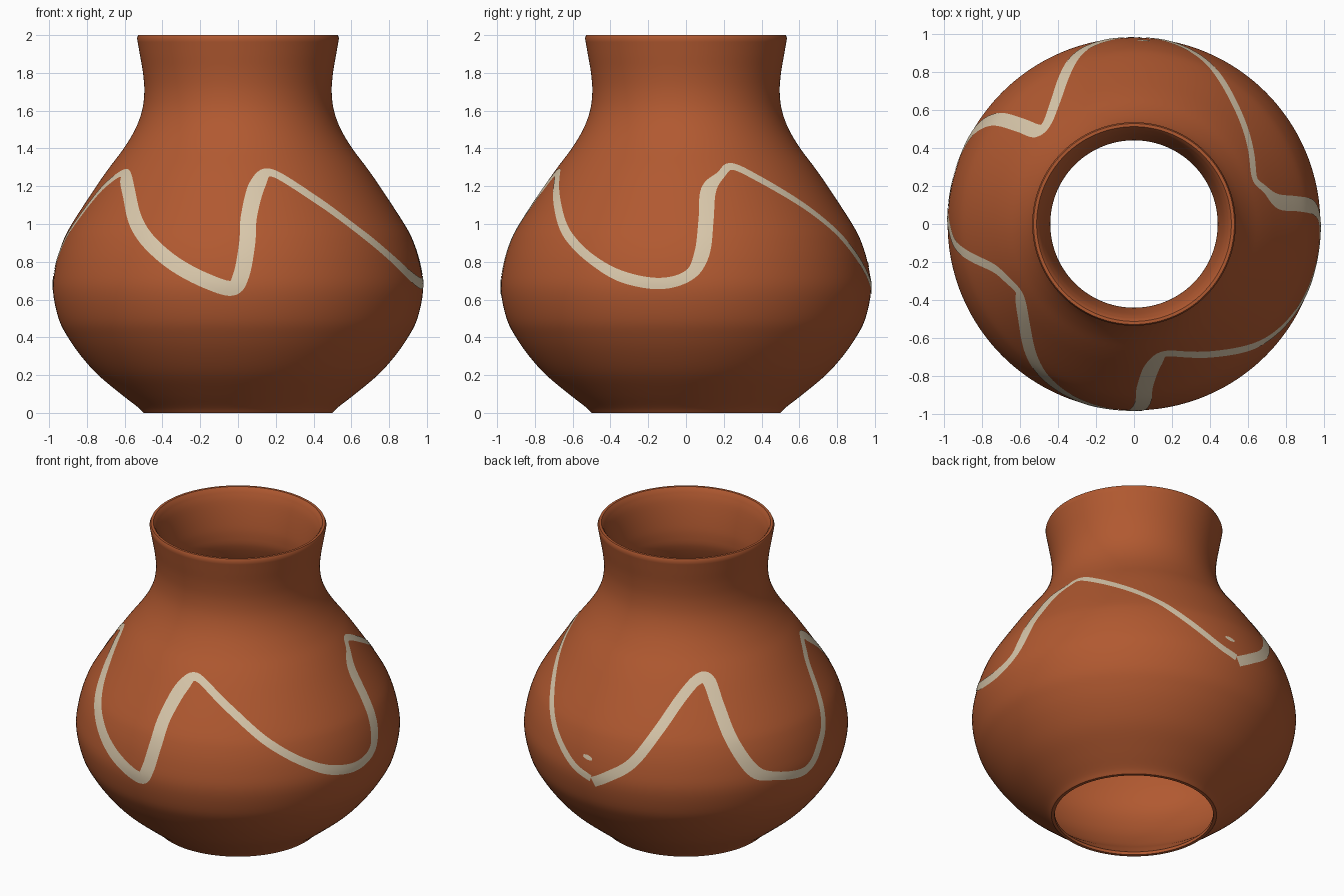
import bpy
import bmesh
from math import sin, cos, atan2, radians
from mathutils import Vector

cube = bpy.data.objects.get("Cube")
if cube:
    bpy.data.objects.remove(cube, do_unlink=True)


def make_material(name, rgb):
    mat = bpy.data.materials.new(name)
    mat.use_nodes = True
    color = (*rgb, 1)
    mat.diffuse_color = color
    shader = mat.node_tree.nodes["Principled BSDF"]
    shader.inputs["Base Color"].default_value = color
    shader.inputs["Roughness"].default_value = 0.8
    return mat


def smooth_path(points, steps):
    """Catmull-Rom curve through points of any dimension."""
    pts = [Vector(p) for p in points]
    pts = [pts[0] * 2 - pts[1]] + pts + [pts[-1] * 2 - pts[-2]]
    path = []
    for a, b, c, d in zip(pts, pts[1:], pts[2:], pts[3:]):
        for i in range(steps):
            t = i / steps
            path.append(b + (c - a) * (t / 2)
                        + (a * 2 - b * 5 + c * 4 - d) * (t * t / 2)
                        + (b * 3 - a - c * 3 + d) * (t * t * t / 2))
    path.append(pts[-2])
    return path


def add_object(name, bm, mat):
    mesh = bpy.data.meshes.new(name)
    bm.to_mesh(mesh)
    bm.free()
    mesh.materials.append(mat)
    obj = bpy.data.objects.new(name, mesh)
    bpy.context.collection.objects.link(obj)
    bpy.ops.object.select_all(action="DESELECT")
    obj.select_set(True)
    bpy.context.view_layer.objects.active = obj
    bpy.ops.object.shade_smooth_by_angle(angle=radians(40))
    return obj


terracotta = make_material("terracotta", (0.44, 0.10, 0.03))
cream = make_material("cream_paint", (0.70, 0.58, 0.41))

# Wall profiles as (radius, height), outside upward and inside downward
outer = smooth_path([
    (.50, 0), (.53, .03), (.62, .1), (.74, .2), (.83, .3), (.9, .4),
    (.95, .5), (.98, .65), (.965, .78), (.93, .9), (.88, 1), (.75, 1.2),
    (.68, 1.3), (.605, 1.4), (.545, 1.5), (.508, 1.6), (.496, 1.7),
    (.503, 1.8), (.52, 1.9), (.535, 1.985)], 4)
inner = smooth_path([
    (.5, 1.985), (.475, 1.92), (.45, 1.8), (.44, 1.7), (.455, 1.6),
    (.55, 1.4), (.7, 1.2), (.83, 1), (.93, .65), (.85, .4), (.69, .2),
    (.57, .1), (.48, .02)], 4)
lip = [Vector((.528, 2)), Vector((.512, 2))]
foot = [Vector((.48, 0))]


def radius_at(z):
    for a, b in zip(outer, outer[1:]):
        if a.y <= z <= b.y:
            return a.x + (b.x - a.x) * (z - a.y) / (b.y - a.y)
    return outer[-1].x


# Pot body, open at the mouth and the foot
bm = bmesh.new()
ring = [bm.verts.new((p.x, 0, p.y)) for p in outer + lip + inner + foot]
edges = [bm.edges.new((v, ring[i - 1])) for i, v in enumerate(ring)]
bmesh.ops.spin(bm, geom=ring + edges, cent=(0, 0, 0), axis=(0, 0, 1),
               angle=radians(360), steps=160, use_merge=True)
bmesh.ops.remove_doubles(bm, verts=bm.verts, dist=0.0001)
bmesh.ops.recalc_face_normals(bm, faces=bm.faces)
add_object("pot_body", bm, terracotta)


def on_pot(angle, z, lift=0.0):
    """Point on the outer wall; angle runs from the front towards +x."""
    r = radius_at(z) + lift
    return Vector((r * sin(angle), -r * cos(angle), z))


def paint_ribbon(name, keys):
    """Thin painted band along (degrees, height, width) keys."""
    bm = bmesh.new()
    path = smooth_path(keys, 8)
    centers = [on_pot(radians(p.x), p.y) for p in path]
    previous = None
    for i, c in enumerate(centers):
        along = centers[min(i + 1, len(path) - 1)] - centers[max(i - 1, 0)]
        a, z = radians(path[i].x), path[i].y
        up = on_pot(a, z + .01) - on_pot(a, z - .01)
        normal = Vector((cos(a), sin(a), 0)).cross(up).normalized()
        side = normal.cross(along.normalized()).normalized()
        row = []
        for k in range(-2, 3):
            q = c + side * (path[i].z * k / 4)
            row.append(bm.verts.new(on_pot(atan2(q.x, -q.y), q.z, .003)))
        if previous:
            for k in range(4):
                bm.faces.new((previous[k], row[k], row[k + 1], previous[k + 1]))
        previous = row
    # Keep every face pointing away from the pot axis
    for f in bm.faces:
        f.normal_update()
        mid = f.calc_center_median()
        if f.normal.dot(Vector((mid.x, mid.y, 0))) < 0:
            f.normal_flip()
    add_object(name, bm, cream)


# Strokes of the wavy band: (width, [(degrees, height), ...])
strokes = [
    (.065, [(-180, .64), (-174, .7), (-165, .81), (-156, 1.01),
            (-148, 1.17), (-140, 1.27)]),
    (.08, [(-134, 1.27), (-131, 1.14), (-127, .94), (-120, .75)]),
    (.055, [(-112, .69), (-100, .65), (-94, .68), (-89, .76)]),
    (.05, [(-84, .85), (-79, 1), (-73, 1.16), (-67, 1.23), (-60, 1.27)]),
    (.08, [(-55, 1.24), (-47, 1.15), (-38, 1.01), (-30, .9), (-20, .785),
           (-10, .70), (-2, .66)]),
    (.085, [(1, .73), (3, .9), (4, 1.05), (8, 1.21)]),
    (.05, [(15, 1.27), (32, 1.12), (47, .94), (59, .81)]),
    (.06, [(70, .72), (82, .685), (91, .73)]),
    (.08, [(95, .84), (97, 1.02), (99, 1.18)]),
    (.045, [(105, 1.26), (111, 1.305), (122, 1.24), (138, 1.11),
            (149, .99), (160, .84), (171, .71), (179, .66)]),
]
paint_ribbon("wavy_band", [(a, z, w) for w, pts in strokes for a, z in pts])

# Stray dab of paint beside the band's ends
paint_ribbon("paint_dab", [(175, .79, .015), (177, .785, .03), (179, .78, .015)])
